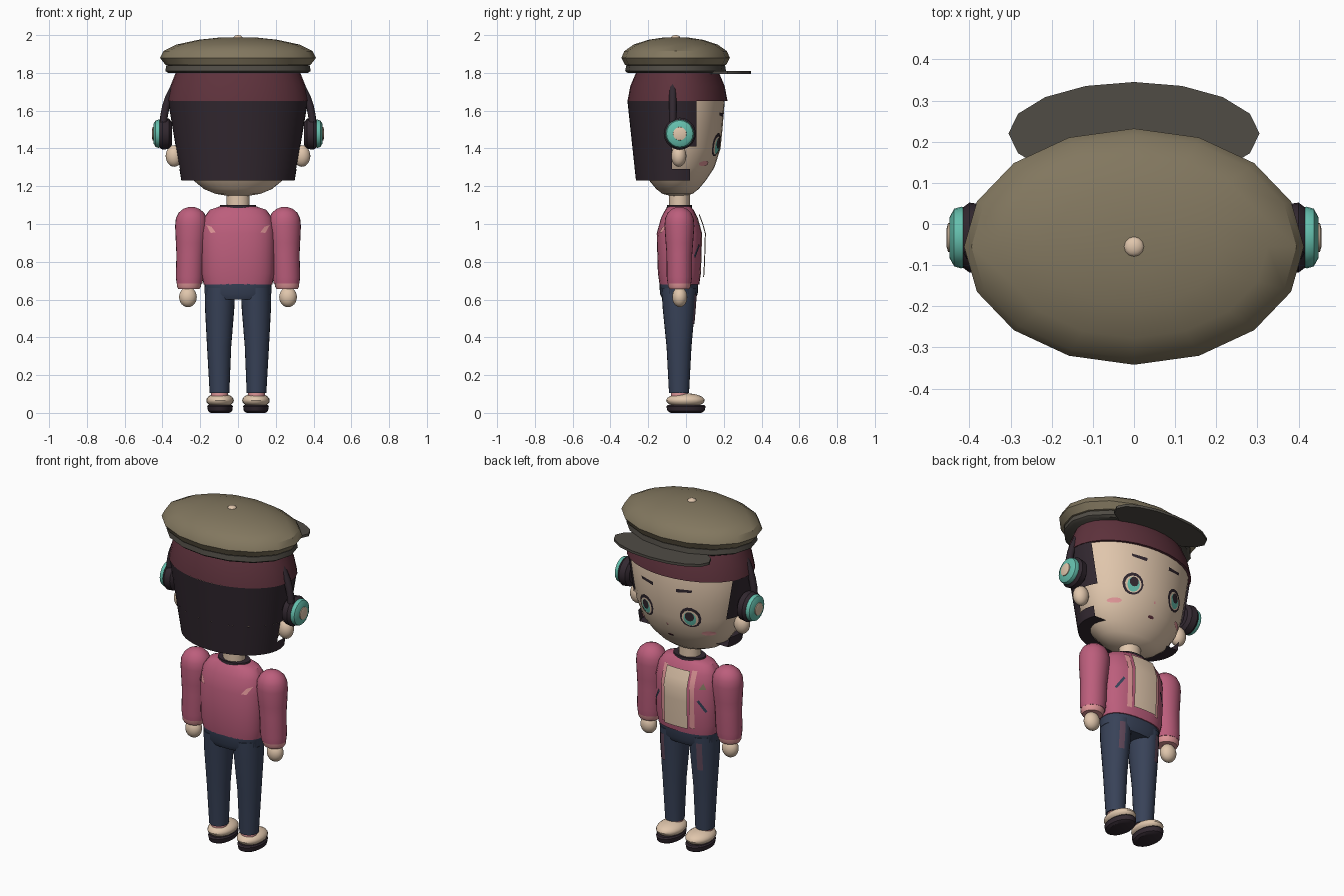
import bpy, bmesh, math
from mathutils import Matrix

if "Cube" in bpy.data.objects:
    bpy.data.objects.remove(bpy.data.objects["Cube"])


def mat(name, r, g, b):
    m = bpy.data.materials.new(name)
    m.diffuse_color = [(c / 255 / 12.92 if c < 11 else ((c / 255 + .055) / 1.055) ** 2.4)
                       for c in (r, g, b)] + [1]
    m.use_nodes = True
    m.node_tree.nodes["Principled BSDF"].inputs["Base Color"].default_value = m.diffuse_color
    return m


OLIVE = mat("olive_cloth", 130, 119, 95)
BRIM = mat("dark_olive", 80, 76, 69)
WINE = mat("wine_red", 94, 50, 60)
DARK = mat("dark_plum", 50, 40, 48)
SKIN = mat("skin_cream", 224, 198, 172)
PINK = mat("jacket_pink", 188, 94, 124)
PALE = mat("pale_pink", 224, 150, 152)
NAVY = mat("denim_navy", 56, 66, 88)
TEAL = mat("teal", 100, 190, 172)
PATCH = mat("patch_purple", 96, 72, 90)


def finish(name, bm, m):
    bmesh.ops.recalc_face_normals(bm, faces=bm.faces)
    me = bpy.data.meshes.new(name)
    bm.to_mesh(me)
    bm.free()
    me.materials.append(m)
    ob = bpy.data.objects.new(name, me)
    bpy.context.collection.objects.link(ob)
    return ob


def full(r):
    # ring = (z, rx, ry, cx, cy)
    return tuple(r) + (0, 0)[:5 - len(r)] if len(r) < 5 else tuple(r)


def superpt(a, rx, ry, p):
    f = lambda v: math.copysign(abs(v) ** (2 / p), v)
    return rx * f(math.cos(a)), ry * f(math.sin(a))


def loft(name, rings, m, n=24, p=2.0):
    """Stack of closed elliptical rings, capped at both ends."""
    bm = bmesh.new()
    loops = []
    for r in rings:
        z, rx, ry, cx, cy = full(r)
        pts = [superpt(math.tau * i / n, rx, ry, p) for i in range(n)]
        loops.append([bm.verts.new((cx + x, cy + y, z)) for x, y in pts])
    for a, b in zip(loops, loops[1:]):
        for i in range(n):
            j = (i + 1) % n
            bm.faces.new((a[i], a[j], b[j], b[i]))
    bm.faces.new(loops[0])
    bm.faces.new(loops[-1])
    return finish(name, bm, m)


def ball(name, loc, size, m, n=20):
    bm = bmesh.new()
    bmesh.ops.create_uvsphere(bm, u_segments=n, v_segments=n // 2 + 2, radius=1,
                              matrix=Matrix.Translation(loc) @ Matrix.Diagonal((*size, 1)))
    return finish(name, bm, m)


def surface(rings, x, z, side=1, off=0.0, p=2.0):
    """Point on the front (side 1) or back (side -1) of a lofted part."""
    rs = [full(r) for r in rings]
    for a, b in zip(rs, rs[1:]):
        if a[0] <= z <= b[0]:
            break
    t = (z - a[0]) / (b[0] - a[0])
    _, rx, ry, cx, cy = [u + (v - u) * t for u, v in zip(a, b)]
    k = max(0, 1 - min(1, abs((x - cx) / rx)) ** p) ** (1 / p)
    return (x, cy + side * (ry * k + off), z)


def decal(name, rings, pts, m, off, side=1, p=2.0):
    """Thin fan-shaped plate hugging a part."""
    bm = bmesh.new()
    n = len(pts)
    vs = [bm.verts.new(surface(rings, x, z, side, off, p)) for x, z in pts]
    c = bm.verts.new(surface(rings, sum(q[0] for q in pts) / n, sum(q[1] for q in pts) / n, side, off, p))
    for i in range(n):
        bm.faces.new((c, vs[i], vs[(i + 1) % n]))
    return finish(name, bm, m)


def oval(cx, cz, rx, rz, n=14):
    return [(cx + rx * math.cos(math.tau * i / n), cz + rz * math.sin(math.tau * i / n)) for i in range(n)]


def panel(name, rings, xs, zs, m, off, thick=0.006, p=2.0):
    """Gridded plate following the front of a part."""
    bm = bmesh.new()
    g = [[bm.verts.new(surface(rings, x, z, 1, off, p)) for x in xs] for z in zs]
    for a, b in zip(g, g[1:]):
        for i in range(len(xs) - 1):
            bm.faces.new((a[i + 1], a[i], b[i], b[i + 1]))
    bmesh.ops.solidify(bm, geom=bm.faces[:], thickness=thick)
    return finish(name, bm, m)


# Head and neck
HC = -.045
head = [(z, rx, ry, 0, HC) for z, rx, ry in (
    (1.148, .05, .035), (1.16, .12, .08), (1.185, .18, .112), (1.23, .235, .15), (1.3, .285, .196),
    (1.4, .318, .228), (1.5, .336, .238), (1.65, .36, .25), (1.79, .33, .22))]
loft("head", head, SKIN, 32)
loft("neck", [(1.07, .062, .055, 0, -.035), (1.19, .062, .055, 0, -.035)], SKIN, 16)

# Wine-red headband all around, dark bob open at the face
loft("headband", [(1.65, .375, .265, 0, HC), (1.73, .358, .25, 0, HC), (1.8, .33, .22, 0, HC)], WINE, 32)


def hair_arc(bm, z, ylim, n=28):
    t = (z - 1.23) / .42
    rx, ry = .30 + .07 * t, .22 + .045 * t
    a0 = math.asin((ylim - HC) / ry)
    span = math.pi + 2 * a0
    return [bm.verts.new((rx * math.cos(a0 - span * i / n), HC + ry * math.sin(a0 - span * i / n), z))
            for i in range(n + 1)]


bm = bmesh.new()
for k, (z0, z1, lim) in enumerate(((1.23, 1.29, .02), (1.29, 1.41, -.075), (1.41, 1.65, .055))):
    lo, hi = hair_arc(bm, z0, lim), hair_arc(bm, z1, lim)
    for i in range(len(lo) - 1):
        bm.faces.new((lo[i], lo[i + 1], hi[i + 1], hi[i]))
    if k == 0:
        bm.faces.new(lo)
bmesh.ops.remove_doubles(bm, verts=bm.verts, dist=1e-4)
finish("hair", bm, DARK)

# Flat cap
CC = -.055
loft("cap_crown", [(z, rx, ry, 0, CC) for z, rx, ry in (
    (1.83, .33, .23), (1.843, .385, .268), (1.88, .413, .287), (1.915, .395, .272), (1.95, .325, .222),
    (1.975, .21, .145), (1.988, .09, .06))], OLIVE, 16)
loft("cap_band", [(1.8, .37, .255, 0, CC), (1.81, .385, .267, 0, CC), (1.838, .38, .262, 0, CC)], BRIM, 16)
loft("cap_brim", [(1.795, .305, .125, 0, .22), (1.81, .305, .125, 0, .22)], BRIM, 16)
ball("cap_button", (0, CC, 1.985), (.025, .025, .015), SKIN, 12)

# Headphone band
cu = bpy.data.curves.new("headphone_band", 'CURVE')
cu.dimensions = '3D'
cu.bevel_depth, cu.bevel_resolution, cu.use_fill_caps = .02, 2, True
sp = cu.splines.new('POLY')
sp.points.add(24)
for i, q in enumerate(sp.points):
    a = math.pi * i / 24
    q.co = (.395 * math.cos(a), -.07, 1.52 + .395 * math.sin(a), 1)
cu.materials.append(DARK)
bpy.context.collection.objects.link(bpy.data.objects.new("headphone_band", cu))

# Torso with jacket, collar, shirt panel
TC = -.035
torso = [(z, rx, ry, 0, TC) for z, rx, ry in (
    (.68, .182, .105), (.74, .194, .114), (.95, .196, .12), (1.03, .182, .098),
    (1.075, .15, .075), (1.092, .1, .06))]
loft("jacket", torso, PINK, 32, 2.4)
loft("collar", [(1.08, .1, .068, 0, TC), (1.1, .095, .066, 0, TC)], DARK, 20)
zs = [.72, .8, .88, .95, 1.0, 1.05]
panel("shirt_front", torso, [-.075, -.04, 0, .04, .075], zs, SKIN, .02, .02, 2.4)

# Jeans hips
loft("jeans_hips", [(.6, .15, .085, 0, -.038), (.63, .176, .1, 0, -.038), (.695, .178, .103, 0, -.038)],
     NAVY, 28, 2.4)

for s in (-1, 1):
    side = "left" if s < 0 else "right"
    # Ear and headphone cup
    ball(side + "_ear", (s * .338, -.038, 1.36), (.045, .04, .057), SKIN)
    for part, rings, m in (
            ("_cup_pad", ((.35, .06), (.365, .08), (.40, .085), (.42, .07)), DARK),
            ("_cup_shell", ((.405, .07), (.42, .075), (.437, .07), (.448, .05)), TEAL),
            ("_cup_cap", ((.44, .037), (.452, .035), (.456, .02)), SKIN)):
        ob = loft(side + part, [(z, r, r) for z, r in rings], m, 20)
        ob.matrix_world = Matrix.Translation((0, -.033, 1.478)) @ Matrix.Rotation(s * math.pi / 2, 4, 'Y')
    # Face details
    ex, ez = s * .142, 1.42
    decal(side + "_eye_outline", head, oval(ex, ez, .056, .062), DARK, .004)
    decal(side + "_eye_white", head, oval(ex, ez - .004, .044, .048), SKIN, .006)
    decal(side + "_iris", head, oval(ex, ez - .006, .033, .042), TEAL, .008)
    decal(side + "_pupil", head, oval(ex, ez + .008, .024, .028), DARK, .0099)
    decal(side + "_brow", head, [(s * .075, 1.565), (s * .16, 1.575), (s * .165, 1.59), (s * .075, 1.585)],
          DARK, .006)
    decal(side + "_blush", head, oval(s * .215, 1.32, .032, .014), PALE, .005)
    # Sleeve, cuff, hand
    loft(side + "_sleeve", [(z, r, r * .92, s * cx, TC) for z, r, cx in (
        (.685, .068, .257), (.72, .073, .256), (.84, .074, .252), (.9, .079, .25), (.99, .086, .247),
        (1.03, .082, .247), (1.06, .067, .247), (1.08, .043, .247), (1.09, .015, .247))], PINK)
    loft(side + "_cuff", [(.655, .056, .052, s * .26, TC), (.67, .064, .06, s * .26, TC),
                          (.695, .066, .062, s * .258, TC)], PALE)
    ball(side + "_hand", (s * .265, -.033, .613), (.047, .04, .053), SKIN)
    # Jacket trims, pocket, back mark
    xs = [s * .078, s * .092, s * .106]
    panel(side + "_lapel", torso, xs, zs, PALE, .006, .006, 2.4)
    decal(side + "_pocket", torso, [(s * .12, .885), (s * .16, .82), (s * .168, .83), (s * .13, .895)],
          NAVY, .006, 1, 2.4)
    decal(side + "_back_mark", torso, [(s * .168, .995), (s * .14, .985), (s * .118, .955), (s * .145, .953)],
          PALE, .005, -1, 2.4)
    # Leg with worn patch
    leg = [(.105, .052, .053, s * .098, -.037), (.35, .064, .066, s * .1, -.037),
           (.56, .078, .086, s * .097, -.038), (.66, .08, .092, s * .095, -.038)]
    loft(side + "_leg", leg, NAVY)
    panel(side + "_leg_patch", leg, [s * .105, s * .12, s * .135], [.47, .52, .57, .63], PATCH, .005)
    # Sock, shoe, sole
    loft(side + "_sock", [(.07, .045, .045, s * .097, -.035), (.12, .045, .045, s * .097, -.035)], PALE, 16)
    ball(side + "_shoe", (s * .095, -.003, .066), (.073, .102, .038), SKIN)
    loft(side + "_sole", [(0, .05, .08, s * .095, 0), (.01, .064, .098, s * .095, 0),
                          (.035, .068, .104, s * .095, 0), (.042, .062, .096, s * .095, 0)], DARK)

# Nose, mouth, chest badge
decal("nose", head, oval(0, 1.35, .006, .008, 8), PALE, .005)
decal("mouth", head, oval(0, 1.275, .02, .008, 8), WINE, .005)
decal("badge", torso, [(-.165, .955), (-.13, .955), (-.147, .99)], OLIVE, .006, 1, 2.4)

# Smooth shading with sharp edges kept
for ob in bpy.context.collection.objects:
    if ob.type == 'MESH':
        bpy.ops.object.select_all(action='DESELECT')
        ob.select_set(True)
        bpy.context.view_layer.objects.active = ob
        bpy.ops.object.shade_smooth_by_angle(angle=math.radians(35))
